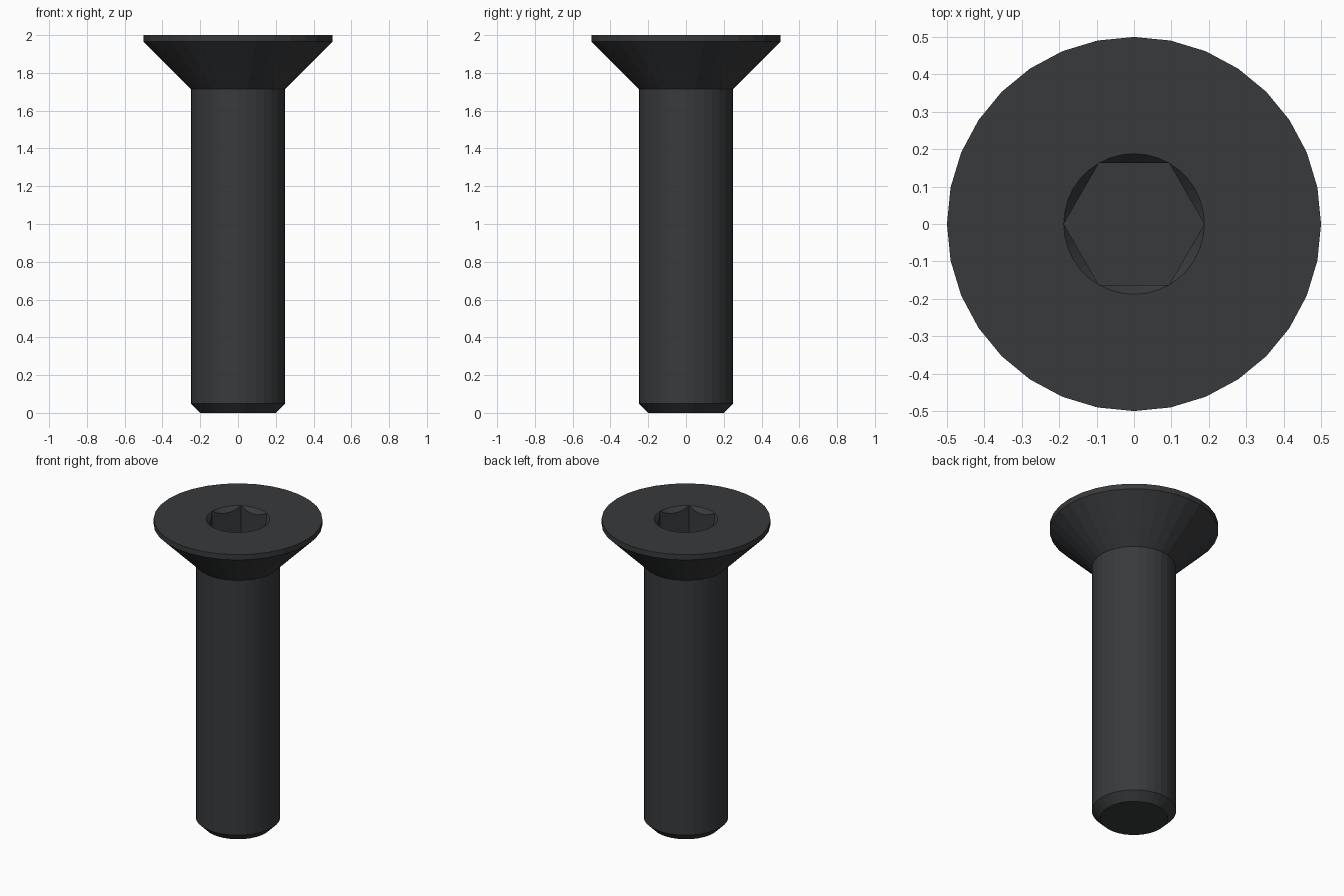
import bpy, bmesh
from math import pi, cos, sin

if "Cube" in bpy.data.objects:
    bpy.data.objects.remove(bpy.data.objects["Cube"])

SIDES = 32          # facets around the body
STEPS = 6           # chamfer facets per socket side
SOCKET_R = 0.188    # hexagon corner radius
SOCKET_FLOOR = 1.81
TOP = 2.0

bm = bmesh.new()


def loop(points):
    return [bm.verts.new(p) for p in points]


def ring(radius, z):
    angles = [2 * pi * i / SIDES for i in range(SIDES)]
    return loop([(radius * cos(a), radius * sin(a), z) for a in angles])


def skin(a, b):
    n = len(a)
    for i in range(n):
        j = (i + 1) % n
        bm.faces.new((a[i], a[j], b[j], b[i]))


def closed_edges(vs):
    return [bm.edges.get((v, vs[(i + 1) % len(vs)])) for i, v in enumerate(vs)]


# Body: chamfered tip, shank, countersunk head and thin rim
profile = [(0.2, 0), (0.25, 0.05), (0.25, 1.715), (0.5, 1.965), (0.5, TOP)]
rings = [ring(r, z) for r, z in profile]
bm.faces.new(rings[0][::-1])
for lower, upper in zip(rings, rings[1:]):
    skin(lower, upper)

# Socket: round chamfered mouth running into hexagonal walls
mouth, wall = [], []
for i in range(6 * STEPS):
    a = 2 * pi * i / (6 * STEPS)
    r = SOCKET_R * cos(pi / 6) / cos(a % (pi / 3) - pi / 6)
    if i % STEPS == 0:
        r = SOCKET_R
    mouth.append((SOCKET_R * cos(a), SOCKET_R * sin(a), TOP))
    wall.append((r * cos(a), r * sin(a), TOP - (SOCKET_R - r) * 1.2))
mouth = loop(mouth)
# The six corners of the hexagon touch the mouth, so they share its vertices
wall = [mouth[i] if i % STEPS == 0 else bm.verts.new(p) for i, p in enumerate(wall)]
floor = loop([(v.co.x, v.co.y, SOCKET_FLOOR) for v in wall[::STEPS]])
for s in range(6):
    ids = [(s * STEPS + k) % len(wall) for k in range(STEPS + 1)]
    for i, j in zip(ids, ids[1:]):
        corners = dict.fromkeys((mouth[i], mouth[j], wall[j], wall[i]))
        bm.faces.new(list(corners))
    bm.faces.new([wall[i] for i in ids] + [floor[(s + 1) % 6], floor[s]])
bm.faces.new(floor)

# Flat head face between rim and socket mouth
bmesh.ops.triangle_fill(bm, use_beauty=True, use_dissolve=False,
                        edges=closed_edges(rings[-1]) + closed_edges(mouth))
bmesh.ops.recalc_face_normals(bm, faces=bm.faces)

mesh = bpy.data.meshes.new("countersunk_screw")
bm.to_mesh(mesh)
bm.free()
screw = bpy.data.objects.new("countersunk_screw", mesh)
bpy.context.collection.objects.link(screw)

# Black steel
steel = bpy.data.materials.new("black_steel")
steel.diffuse_color = (0.04, 0.042, 0.045, 1)
steel.use_nodes = True
steel.node_tree.nodes["Principled BSDF"].inputs["Base Color"].default_value = steel.diffuse_color
mesh.materials.append(steel)
